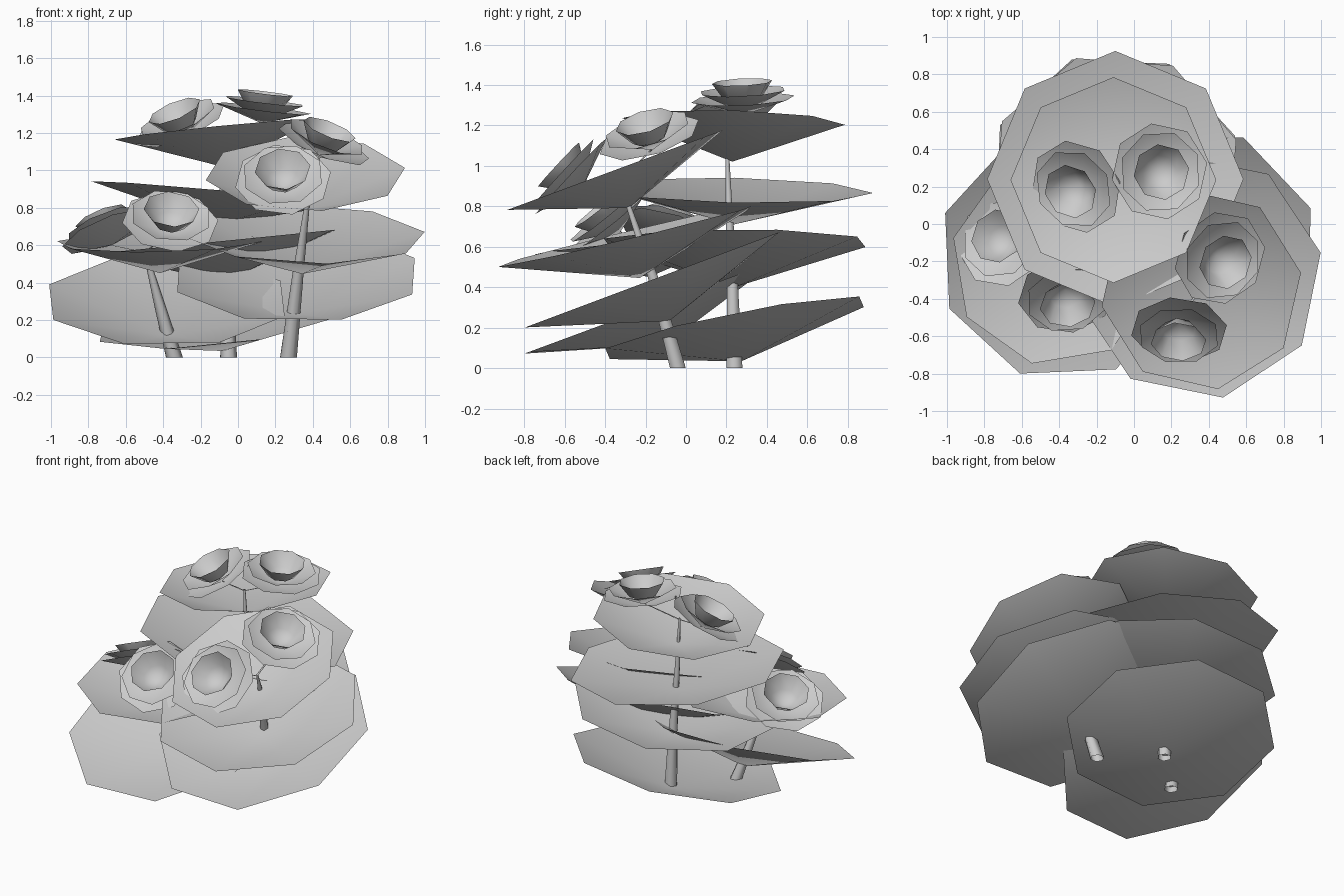
import bpy, bmesh, math
from mathutils import Vector

if "Cube" in bpy.data.objects:
    bpy.data.objects.remove(bpy.data.objects["Cube"])


def finish(bm, name):
    bmesh.ops.recalc_face_normals(bm, faces=bm.faces)
    me = bpy.data.meshes.new(name)
    bm.to_mesh(me)
    bm.free()
    for p in me.polygons:
        p.use_smooth = True
    ob = bpy.data.objects.new(name, me)
    bpy.context.collection.objects.link(ob)
    return ob


# Shallow eight-sided dish; slopes give the tilt of the rim
def leaf(name, c, r, rot, sx, sy, depth):
    bm = bmesh.new()
    c = Vector(c)
    n = Vector((-sx, -sy, 1)).normalized()
    apex = bm.verts.new(c - n * depth)
    rim = []
    for i in range(8):
        a = math.radians(rot + 45 * i)
        x, y = r * math.cos(a), r * math.sin(a)
        rim.append(bm.verts.new(c + Vector((x, y, sx * x + sy * y))))
    for i in range(8):
        bm.faces.new((apex, rim[i], rim[(i + 1) % 8]))
    return finish(bm, name)


# Nested eight-sided petal dishes; each profile is apex height, then rings
PETALS = [
    (-.11, [(.26, -.03)], 10),
    (-.10, [(.22, .01)], 25),
    (-.08, [(.09, -.035), (.15, .055)], 8),
]


def flower(name, c, n):
    bm = bmesh.new()
    q = Vector((0, 0, 1)).rotation_difference(Vector(n).normalized())
    c = Vector(c)
    for h0, rings, rot in PETALS:
        apex = bm.verts.new(c + q @ Vector((0, 0, h0)))
        prev = None
        for r, h in rings:
            ring = []
            for i in range(8):
                a = math.radians(rot + 45 * i)
                ring.append(bm.verts.new(
                    c + q @ Vector((r * math.cos(a), r * math.sin(a), h))))
            for i in range(8):
                j = (i + 1) % 8
                if prev:
                    bm.faces.new((prev[i], ring[i], ring[j], prev[j]))
                else:
                    bm.faces.new((apex, ring[i], ring[j]))
            prev = ring
    return finish(bm, name)


# Tapered stem along a path of (x, y, z, radius)
def stem(name, pts):
    bm = bmesh.new()
    rings = []
    for x, y, z, r in pts:
        rings.append([bm.verts.new((x + r * math.cos(math.tau * i / 6),
                                    y + r * math.sin(math.tau * i / 6), z))
                      for i in range(6)])
    for a, b in zip(rings, rings[1:]):
        for i in range(6):
            j = (i + 1) % 6
            bm.faces.new((a[i], a[j], b[j], b[i]))
    return finish(bm, name)


# Stems and flower branches
stem("back_stem", [(-.05, .24, 0, .045), (-.06, .23, .4, .032),
                   (-.08, .21, .85, .018), (-.09, .2, 1.19, .007)])
stem("right_stem", [(.27, -.04, 0, .045), (.32, -.16, .44, .03),
                    (.37, -.29, .82, .014), (.38, -.33, .92, .007)])
stem("left_stem", [(-.34, -.04, 0, .045), (-.41, -.1, .25, .032),
                   (-.47, -.16, .47, .018), (-.49, -.19, .56, .008)])
BRANCHES = [
    ((-.09, .2, 1.18), (.13, .27, 1.26)), ((-.09, .2, 1.18), (-.28, .22, 1.19)),
    ((.38, -.33, .92), (.44, -.17, 1.08)), ((.38, -.33, .92), (.23, -.5, .9)),
    ((-.49, -.19, .56), (-.38, -.33, .68)), ((-.49, -.19, .56), (-.68, -.11, .6)),
]
for i, (a, b) in enumerate(BRANCHES):
    stem(f"branch_{i + 1}", [(*a, .007), (*b, .005)])

# Leaves: centre, radius, rotation, slope x, slope y, depth
LEAVES = {
    "back_leaf": [
        ((-.1, .24, .2), .68, 20, .11, .2, .17),
        ((-.1, .24, .62), .68, 18, .1, 0, .22),
        ((-.1, .24, .88), .685, 0, -.09, -.02, .17),
        ((-.11, .235, 1.22), .55, 0, .1, -.03, .2)],
    "right_leaf": [
        ((.31, -.16, .44), .68, 21, 0, .375, .22),
        ((.35, -.28, .66), .66, 11, -.03, .24, .22),
        ((.36, -.35, .98), .54, 9.5, 0, .37, .2)],
    "left_leaf": [
        ((-.38, -.17, .305), .67, 25, 0, .37, .2),
        ((-.42, -.2, .62), .56, 32, .02, .1, .17)],
}
for name, rows in LEAVES.items():
    for i, row in enumerate(rows):
        leaf(f"{name}_{i + 1}", *row)

# Flowers: centre and facing direction
FLOWERS = [
    ((.14, .28, 1.36), (.12, -.05, 1)),
    ((-.32, .19, 1.27), (-.42, -.35, 1)),
    ((.47, -.19, 1.17), (.4, -.3, 1)),
    ((.24, -.59, .97), (-.03, -.7, .65)),
    ((-.36, -.4, .75), (.08, -.6, .75)),
    ((-.71, -.08, .7), (-.37, .29, .9)),
]
for i, (c, n) in enumerate(FLOWERS):
    flower(f"flower_{i + 1}", c, n)
